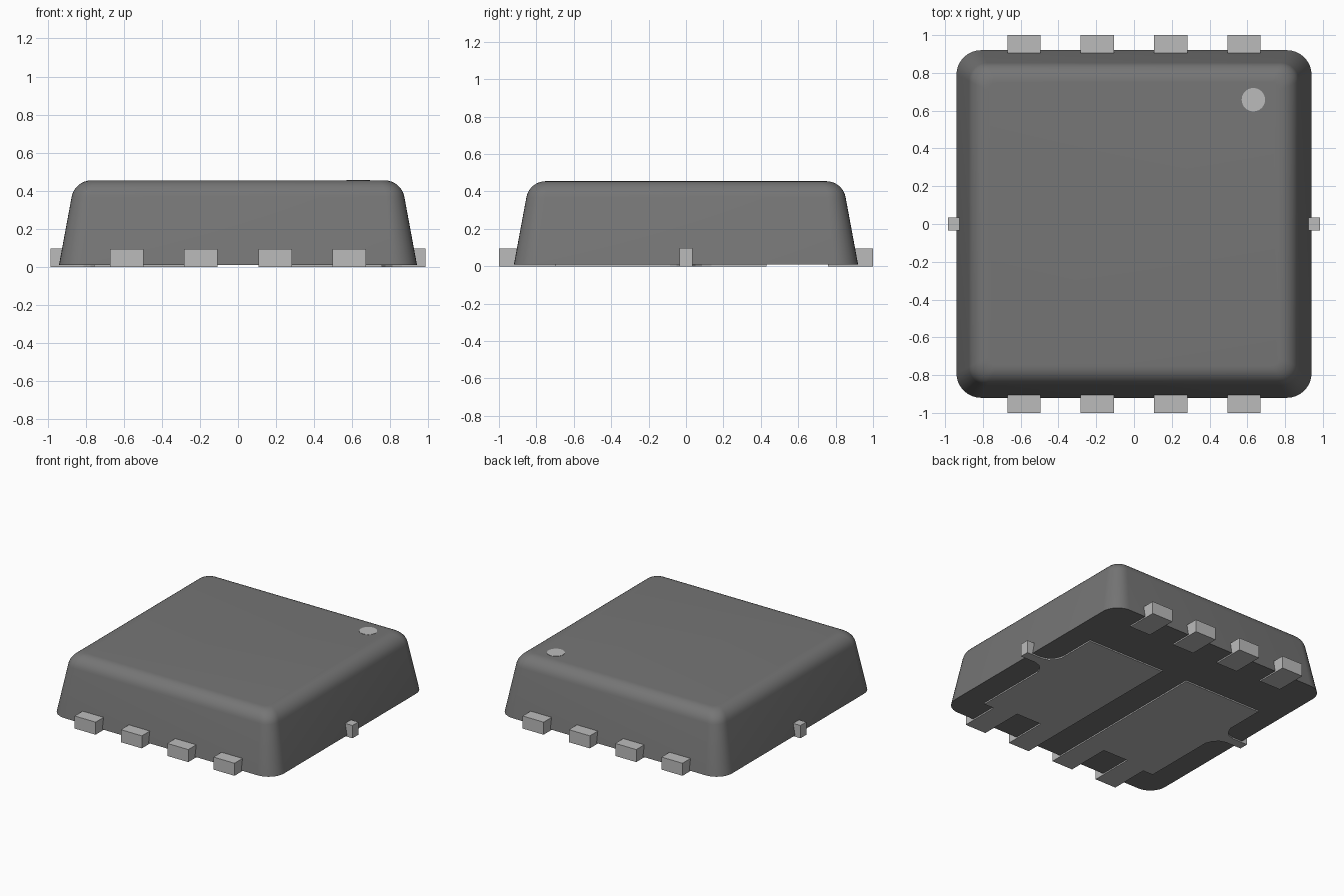
import bpy, bmesh, math

old = bpy.data.objects.get("Cube")
if old:
    bpy.data.objects.remove(old, do_unlink=True)


def material(name, value):
    m = bpy.data.materials.new(name)
    m.use_nodes = True
    colour = (value, value, value, 1)
    m.diffuse_color = colour
    m.node_tree.nodes["Principled BSDF"].inputs["Base Color"].default_value = colour
    return m


resin = material("dark grey resin", 0.18)
metal = material("light grey metal", 0.5)


def finish(bm, name, mat):
    bmesh.ops.recalc_face_normals(bm, faces=bm.faces[:])
    mesh = bpy.data.meshes.new(name)
    bm.to_mesh(mesh)
    bm.free()
    mesh.materials.append(mat)
    ob = bpy.data.objects.new(name, mesh)
    bpy.context.collection.objects.link(ob)
    return ob


def loft(name, rings, mat):
    """Join closed rings of points and cap both ends."""
    bm = bmesh.new()
    loops = [[bm.verts.new(p) for p in ring] for ring in rings]
    n = len(loops[0])
    for a, b in zip(loops, loops[1:]):
        for i in range(n):
            j = (i + 1) % n
            bm.faces.new((a[i], a[j], b[j], b[i]))
    bm.faces.new(loops[0][::-1])
    bm.faces.new(loops[-1])
    return finish(bm, name, mat)


def prism(name, outline, z0, z1, mat):
    return loft(name, [[(x, y, z) for x, y in outline] for z in (z0, z1)], mat)


def box(name, x0, x1, y0, y1, z0, z1, mat):
    return prism(name, [(x0, y0), (x1, y0), (x1, y1), (x0, y1)], z0, z1, mat)


def rounded_ring(inset, z, steps=8):
    hx, hy, r = 0.94 - inset, 0.92 - inset, 0.13 - 0.5 * inset
    ring = []
    for k, (sx, sy) in enumerate([(1, 1), (-1, 1), (-1, -1), (1, -1)]):
        for i in range(steps + 1):
            a = math.pi / 2 * (k + i / steps)
            ring.append((sx * (hx - r) + r * math.cos(a),
                         sy * (hy - r) + r * math.sin(a), z))
    return ring


# Moulded body: drafted walls with a rounded top edge
TOP, RADIUS, DRAFT = 0.455, 0.105, math.radians(10.5)
rings = [rounded_ring(0, 0.01)]
for i in range(9):
    a = DRAFT + (math.pi / 2 - DRAFT) * i / 8
    rings.append(rounded_ring(0.17 - RADIUS * math.cos(a),
                              TOP - RADIUS + RADIUS * math.sin(a)))
body = loft("package_body", rings, resin)
bpy.context.view_layer.objects.active = body
body.select_set(True)
bpy.ops.object.shade_smooth_by_angle(angle=math.radians(30))
body.select_set(False)

# Orientation dot on the top
circle = [(0.632 + 0.062 * math.cos(math.tau * i / 32),
           0.658 + 0.062 * math.sin(math.tau * i / 32)) for i in range(32)]
prism("orientation_dot", circle, TOP - 0.004, TOP + 0.002, metal)

# Terminals along the front and back edges
for i, x in enumerate((-0.583, -0.195, 0.195, 0.583)):
    box(f"front_terminal_{i + 1}", x - 0.088, x + 0.088, -1, -0.7, 0, 0.095, metal)
    box(f"back_terminal_{i + 1}", x - 0.088, x + 0.088, 0.76, 1, 0, 0.095, metal)

# Bottom pads with a front notch and a flared neck to each side tab
neck = [(0.755, 0.135), (0.775, 0.085), (0.81, 0.05), (0.86, 0.035)]
outline = [(0.107, -0.7), (0.283, -0.7), (0.283, -0.66), (0.495, -0.66),
           (0.495, -0.7), (0.755, -0.7)]
outline += [(x, -y) for x, y in neck] + neck[::-1]
outline += [(0.755, 0.43), (0.107, 0.43)]
for side, s in (("left", 1), ("right", -1)):
    prism(f"{side}_bottom_pad", [(s * x, y) for x, y in outline], 0, 0.03, metal)
    box(f"{side}_tab", s * 0.86, s * 0.985, -0.035, 0.035, 0, 0.097, metal)
